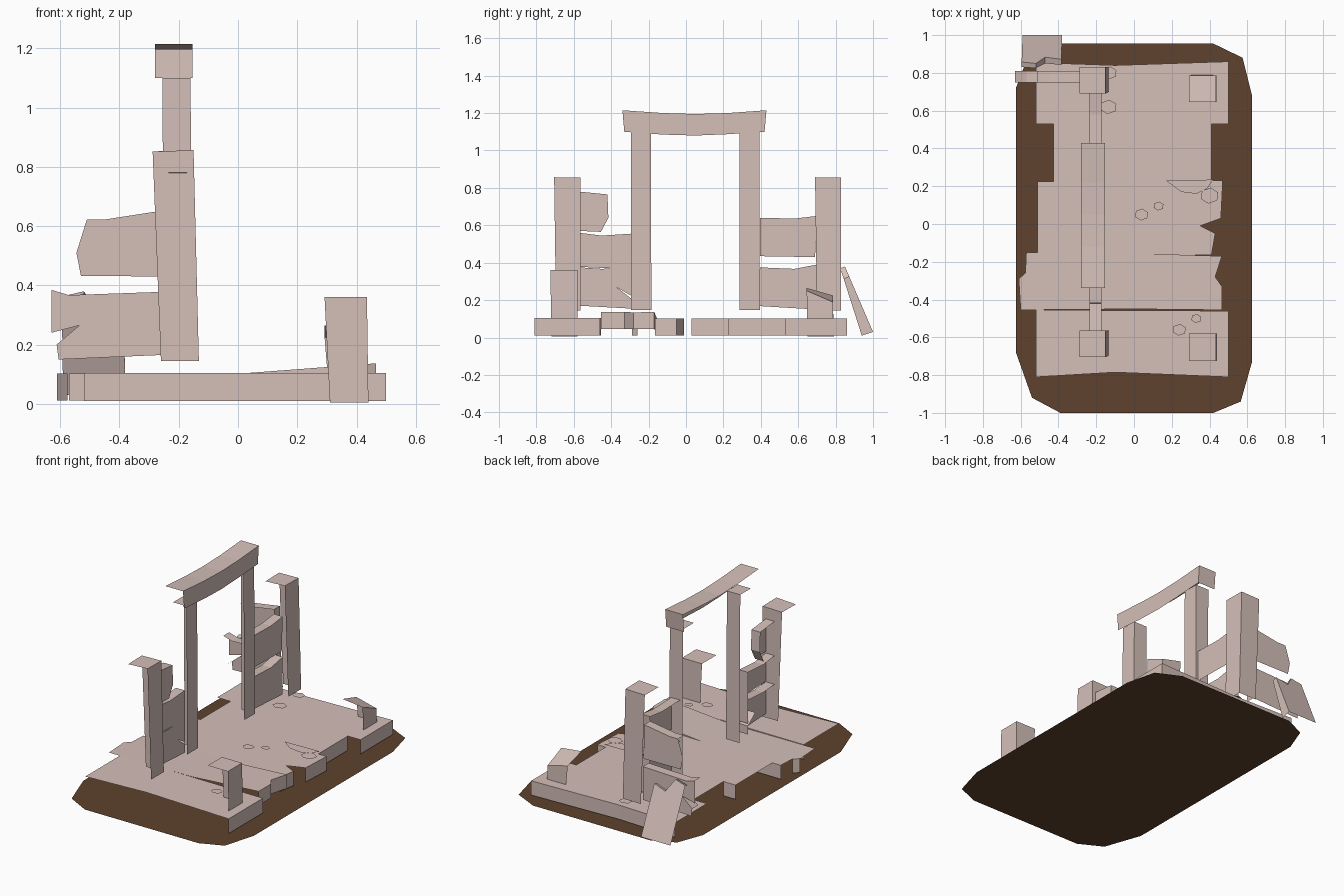
import bpy, bmesh, math
from mathutils import Vector


def material(name, rgb):
    m = bpy.data.materials.new(name)
    m.diffuse_color = (*rgb, 1)
    return m


STONE = material("pale_stone", (0.66, 0.52, 0.48))
EARTH = material("brown_earth", (0.112, 0.055, 0.027))


def solid(name, loop_a, loop_b, mat=STONE):
    """Loft two matching loops, keeping only the faces toward +x, +y or +z
    (the original is an open shell without its far sides)."""
    bm = bmesh.new()
    a = [bm.verts.new(p) for p in loop_a]
    b = [bm.verts.new(p) for p in loop_b]
    n = len(a)
    bm.faces.new(a)
    bm.faces.new(b)
    for i in range(n):
        j = (i + 1) % n
        bm.faces.new((a[i], a[j], b[j], b[i]))
    bmesh.ops.recalc_face_normals(bm, faces=bm.faces[:])
    bm.normal_update()
    away = [f for f in bm.faces if f.normal.dot(Vector((1, 1, 1))) < 0.02]
    bmesh.ops.delete(bm, geom=away, context='FACES')
    return finish(name, bm, mat)


def finish(name, bm, mat):
    me = bpy.data.meshes.new(name)
    bm.to_mesh(me)
    bm.free()
    me.materials.append(mat)
    ob = bpy.data.objects.new(name, me)
    bpy.context.collection.objects.link(ob)
    return ob


def flat(name, pts, z, mat=STONE):
    bm = bmesh.new()
    f = bm.faces.new([bm.verts.new((x, y, z)) for x, y in pts])
    f.normal_update()
    if f.normal.z < 0:
        f.normal_flip()
    return finish(name, bm, mat)


def slab(name, pts, z0, z1):
    return solid(name, [(x, y, z0) for x, y in pts], [(x, y, z1) for x, y in pts])


def side_panel(name, pts, x0, x1):      # profile in y, z
    return solid(name, [(x0, y, z) for y, z in pts], [(x1, y, z) for y, z in pts])


def back_panel(name, pts, y0, y1):      # profile in x, z
    return solid(name, [(x, y0, z) for x, z in pts], [(x, y1, z) for x, z in pts])


def rect(x0, x1, y0, y1):
    return [(x0, y0), (x1, y0), (x1, y1), (x0, y1)]


def post(name, low, high, z0, z1):
    return solid(name, [(x, y, z0) for x, y in rect(*low)],
                 [(x, y, z) for (x, y), z in zip(rect(*high), z1)])


# Earth patch
flat("ground_patch", [(-0.39, -1), (0.42, -1), (0.565, -0.94), (0.625, -0.73),
                      (0.625, 0.68), (0.575, 0.88), (0.42, 0.955), (-0.42, 0.955),
                      (-0.56, 0.89), (-0.625, 0.72), (-0.625, -0.68), (-0.54, -0.92)], 0, EARTH)

# Broken floor: front slab, lifted middle slab, notched rear slab
slab("floor_front", [(-0.52, -0.81), (-0.1, -0.785), (0.5, -0.81), (0.5, -0.46),
                     (-0.52, -0.455)], 0.01, 0.105)
mid = [(-0.6, -0.455), (0, -0.45), (0.465, -0.455), (0.465, -0.33), (0.43, -0.28),
       (0.465, -0.17), (0, -0.155), (-0.57, -0.15), (-0.575, -0.26), (-0.61, -0.29)]
lift = lambda x: 0.075 * max(0, x)
solid("floor_middle", [(x, y, 0.012 + lift(x)) for x, y in mid],
      [(x, y, 0.102 + lift(x)) for x, y in mid])
slab("floor_rear", [(-0.51, -0.16), (0.41, -0.165), (0.43, -0.05), (0.35, -0.01),
                    (0.46, 0.03), (0.47, 0.23), (0.41, 0.23), (0.41, 0.53), (0.5, 0.53),
                    (0.5, 0.86), (-0.1, 0.84), (-0.52, 0.855), (-0.52, 0.53),
                    (-0.425, 0.53), (-0.425, 0.225), (-0.51, 0.225)], 0.01, 0.102)

# Thin chips lying on the floor
for i, (x, y, r) in enumerate([(0.04, 0.05, 0.037), (0.13, 0.095, 0.028), (0.4, 0.15, 0.05),
                               (0.24, -0.56, 0.037), (0.33, -0.5, 0.028),
                               (-0.135, 0.62, 0.045), (-0.13, 0.8, 0.04)]):
    flat(f"floor_chip_{i}", [(x + r * math.cos(k * math.pi / 3 + 0.4),
                              y + r * 0.85 * math.sin(k * math.pi / 3 + 0.4))
                             for k in range(6)], 0.118)
flat("floor_sliver", [(0.17, 0.23), (0.25, 0.17), (0.33, 0.16), (0.39, 0.19), (0.42, 0.235)], 0.118)

# Tall corner posts
for name, y in (("tall_post_front", -0.635), ("tall_post_rear", 0.76)):
    post(name, (-0.26, -0.132, y - 0.06, y + 0.07), (-0.288, -0.15, y - 0.07, y + 0.07),
         0.145, (0.85, 0.857, 0.855, 0.852))

# Short posts; the rear one is snapped off at a slant
post("short_post_front", (0.31, 0.44, -0.72, -0.58), (0.292, 0.435, -0.725, -0.58),
     0.005, (0.36, 0.36, 0.36, 0.36))
post("short_post_rear", (0.31, 0.44, 0.65, 0.79), (0.292, 0.435, 0.645, 0.785),
     0.005, (0.265, 0.25, 0.19, 0.225))

# Door frame
for name, y in (("door_post_front", -0.24), ("door_post_rear", 0.34)):
    post(name, (-0.25, -0.155, y - 0.055, y + 0.055), (-0.255, -0.16, y - 0.055, y + 0.052),
         0.147, (1.1, 1.1, 1.1, 1.1))
side_panel("door_lintel", [(-0.34, 1.215), (-0.12, 1.2), (0.05, 1.195), (0.22, 1.2),
                           (0.43, 1.215), (0.42, 1.1), (0.22, 1.087), (0.05, 1.08),
                           (-0.12, 1.085), (-0.33, 1.1)], -0.28, -0.153)

# Wall boards between posts
boards = {
    "board_front_low": [(-0.57, 0.375), (-0.45, 0.367), (-0.295, 0.378), (-0.295, 0.225),
                        (-0.37, 0.268), (-0.295, 0.25 - 0.04), (-0.295, 0.155), (-0.57, 0.17)],
    "board_front_mid": [(-0.57, 0.56), (-0.45, 0.545), (-0.295, 0.555), (-0.295, 0.365),
                        (-0.57, 0.378)],
    "board_front_top": [(-0.57, 0.78), (-0.42, 0.765), (-0.415, 0.64), (-0.455, 0.565),
                        (-0.57, 0.57)],
    "board_rear_low": [(0.395, 0.375), (0.58, 0.367), (0.7, 0.39), (0.7, 0.15), (0.395, 0.168)],
    "board_rear_mid": [(0.395, 0.64), (0.58, 0.636), (0.7, 0.65), (0.69, 0.43), (0.395, 0.435)],
}
for name, pts in boards.items():
    side_panel(name, pts, -0.235, -0.172)

# Broken boards of the rear wall
back_panel("rear_wall_low", [(-0.63, 0.385), (-0.57, 0.367), (-0.26, 0.378), (-0.26, 0.165),
                             (-0.605, 0.15), (-0.612, 0.2), (-0.535, 0.265), (-0.63, 0.24)],
           0.75, 0.81)
back_panel("rear_wall_mid", [(-0.51, 0.622), (-0.45, 0.622), (-0.27, 0.65), (-0.265, 0.43),
                             (-0.53, 0.432), (-0.545, 0.51)], 0.75, 0.81)

# Fallen plank leaning on the rear wall
plank = [(-0.59, 0), (-0.38, 0), (-0.385, 0.85), (-0.47, 0.78), (-0.52, 1), (-0.595, 0.95)]
solid("leaning_plank", [(x, 0.94 - 0.115 * t, 0.01 + 0.36 * t) for x, t in plank],
      [(x, 1.0 - 0.15 * t, 0.03 + 0.35 * t) for x, t in plank])
